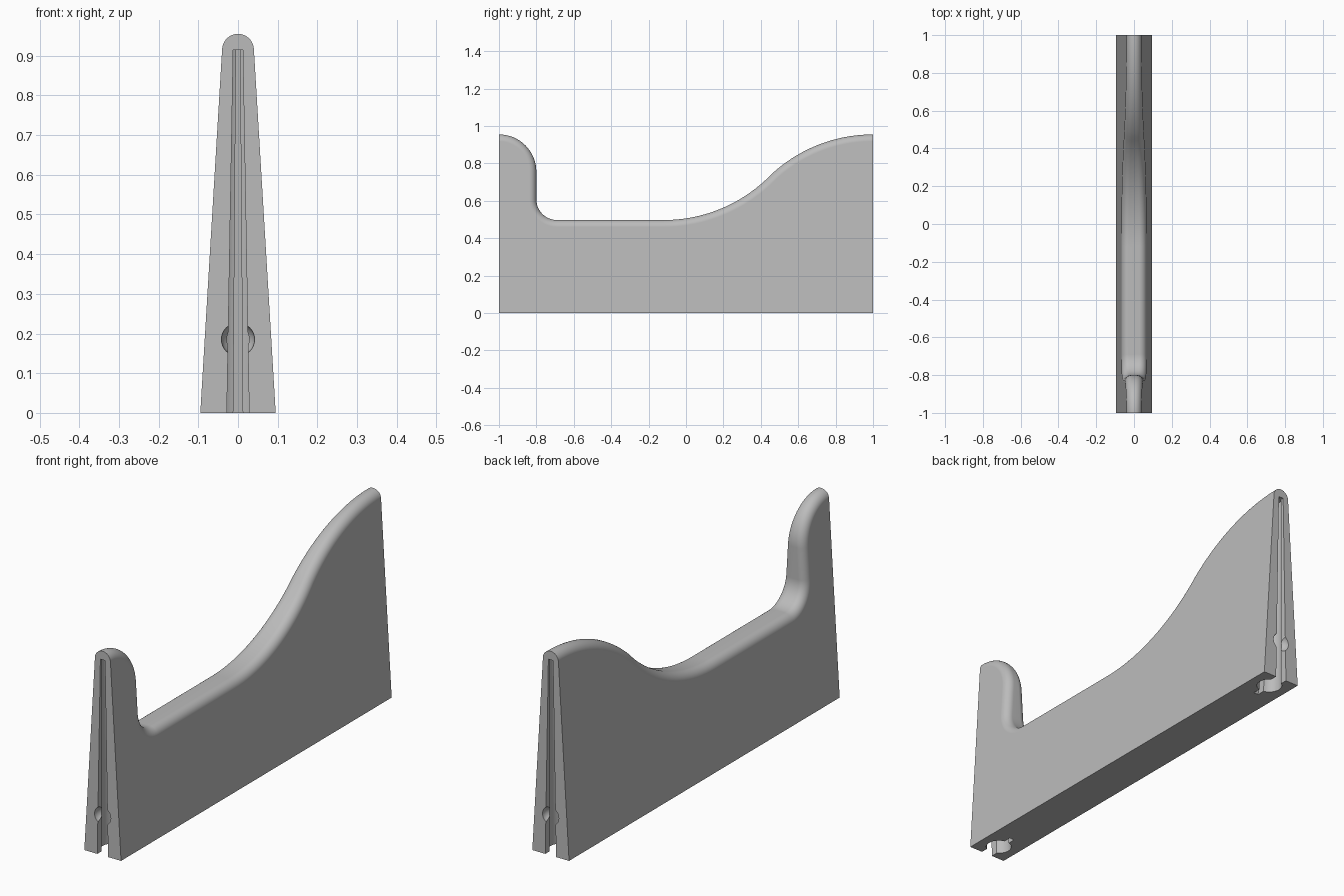
import bpy, bmesh
from math import sin, cos, pi, radians, asin

cube = bpy.data.objects.get("Cube")
if cube:
    bpy.data.objects.remove(cube, do_unlink=True)

TOP, LOW, EDGE = 0.955, 0.497, 0.037

grey = bpy.data.materials.new("plain grey")
grey.use_nodes = True
grey.diffuse_color = (0.5, 0.5, 0.5, 1)
grey.node_tree.nodes["Principled BSDF"].inputs["Base Color"].default_value = (0.5, 0.5, 0.5, 1)


def half_width(z):
    return 0.095 - 0.06 * z


def arc(cy, cz, r, a0, a1, n, side):
    """Profile points with outward normals; side is -1 for hollow arcs."""
    pts = []
    for i in range(n + 1):
        a = radians(a0 + (a1 - a0) * i / n)
        pts.append((cy + r * cos(a), cz + r * sin(a), side * cos(a), side * sin(a)))
    return pts


def make_object(name, bm):
    bmesh.ops.recalc_face_normals(bm, faces=bm.faces)
    mesh = bpy.data.meshes.new(name)
    bm.to_mesh(mesh)
    bm.free()
    mesh.materials.append(grey)
    obj = bpy.data.objects.new(name, mesh)
    bpy.context.collection.objects.link(obj)
    return obj


# Upper outline: tall post, flat saddle, long S-shaped rise
profile = arc(-1, TOP - 0.2, 0.2, 90, 0, 16, 1)
profile += arc(-0.69, LOW + 0.11, 0.11, 180, 270, 12, -1)
R, swing = 0.8, 44.4
profile += arc(1 - 2 * R * sin(radians(swing)), LOW + R, R, 270, 270 + swing, 20, -1)
profile += arc(1, TOP - R, R, 90 + swing, 90, 20, 1)[1:]

# Wall: rounded upper edge swept along the outline, flat tapered sides
bm = bmesh.new()
STEPS = 8
rows = []
for y, z, ny, nz in profile:
    halves = []
    for k in range(STEPS + 1):
        a = pi / 2 * k / STEPS
        d = EDGE * (1 - cos(a))
        py, pz = y - ny * d, z - nz * d
        x = max(half_width(pz) - EDGE * (1 - sin(a)), 0.0005)
        halves.append((x, py, pz))
    row = [(-x, py, pz) for x, py, pz in reversed(halves)] + halves
    rows.append([bm.verts.new(p) for p in row])
for r0, r1 in zip(rows, rows[1:]):
    for j in range(len(r0) - 1):
        bm.faces.new((r0[j], r0[j + 1], r1[j + 1], r1[j]))
w = half_width(0)
base = {(sx, sy): bm.verts.new((sx * w, sy, 0)) for sx in (-1, 1) for sy in (-1, 1)}
for sx, j in ((-1, 0), (1, -1)):
    bm.faces.new([r[j] for r in rows] + [base[sx, 1], base[sx, -1]])
for sy, r in ((-1, rows[0]), (1, rows[-1])):
    bm.faces.new(r + [base[1, sy], base[-1, sy]])
bm.faces.new((base[-1, -1], base[1, -1], base[1, 1], base[-1, 1]))
wall = make_object("divider_wall", bm)


def slot_cutter(end):
    """Keyhole channel that narrows upward, open at the end and the base."""
    neck, bore, notch, depth = 0.028, 0.055, 0.012, 0.08
    a0, a1 = asin(neck / bore), pi - asin(notch / bore)
    side = [(neck, -0.03)]
    for i in range(17):
        a = a0 + (a1 - a0) * i / 16
        side.append((bore * sin(a), depth - bore * cos(a)))
    side.append((notch, 0.17))
    outline = side + [(-x, d) for x, d in reversed(side)]
    bm = bmesh.new()
    rings = []
    for z in (-0.02, 0.915):
        s = 1 - 0.57 * z / 0.915
        rings.append([bm.verts.new((x * s, end * (1 - d * s), z)) for x, d in outline])
    n = len(outline)
    for i in range(n):
        j = (i + 1) % n
        bm.faces.new((rings[0][i], rings[0][j], rings[1][j], rings[1][i]))
    for ring in rings:
        bm.faces.new(ring)
    return make_object("slot_cutter", bm)


def dimple_cutter(end):
    """Ball recess across the slot opening."""
    bm = bmesh.new()
    bmesh.ops.create_uvsphere(bm, u_segments=32, v_segments=16, radius=0.042)
    bmesh.ops.translate(bm, verts=bm.verts, vec=(0, end, 0.185))
    return make_object("dimple_cutter", bm)


# Cut a slot and a dimple into each end
bpy.context.view_layer.objects.active = wall
for end in (-1, 1):
    for cutter in (slot_cutter(end), dimple_cutter(end)):
        cutter.hide_render = True
        mod = wall.modifiers.new("cut", "BOOLEAN")
        mod.operation = "DIFFERENCE"
        mod.solver = "EXACT"
        mod.object = cutter
        bpy.ops.object.modifier_apply(modifier=mod.name)
        bpy.data.objects.remove(cutter, do_unlink=True)

# Smooth the rounded edge while keeping the corners crisp
bpy.ops.object.select_all(action="DESELECT")
wall.select_set(True)
bpy.ops.object.shade_smooth_by_angle(angle=radians(30))
weighted = wall.modifiers.new("even shading", "WEIGHTED_NORMAL")
weighted.keep_sharp = True
